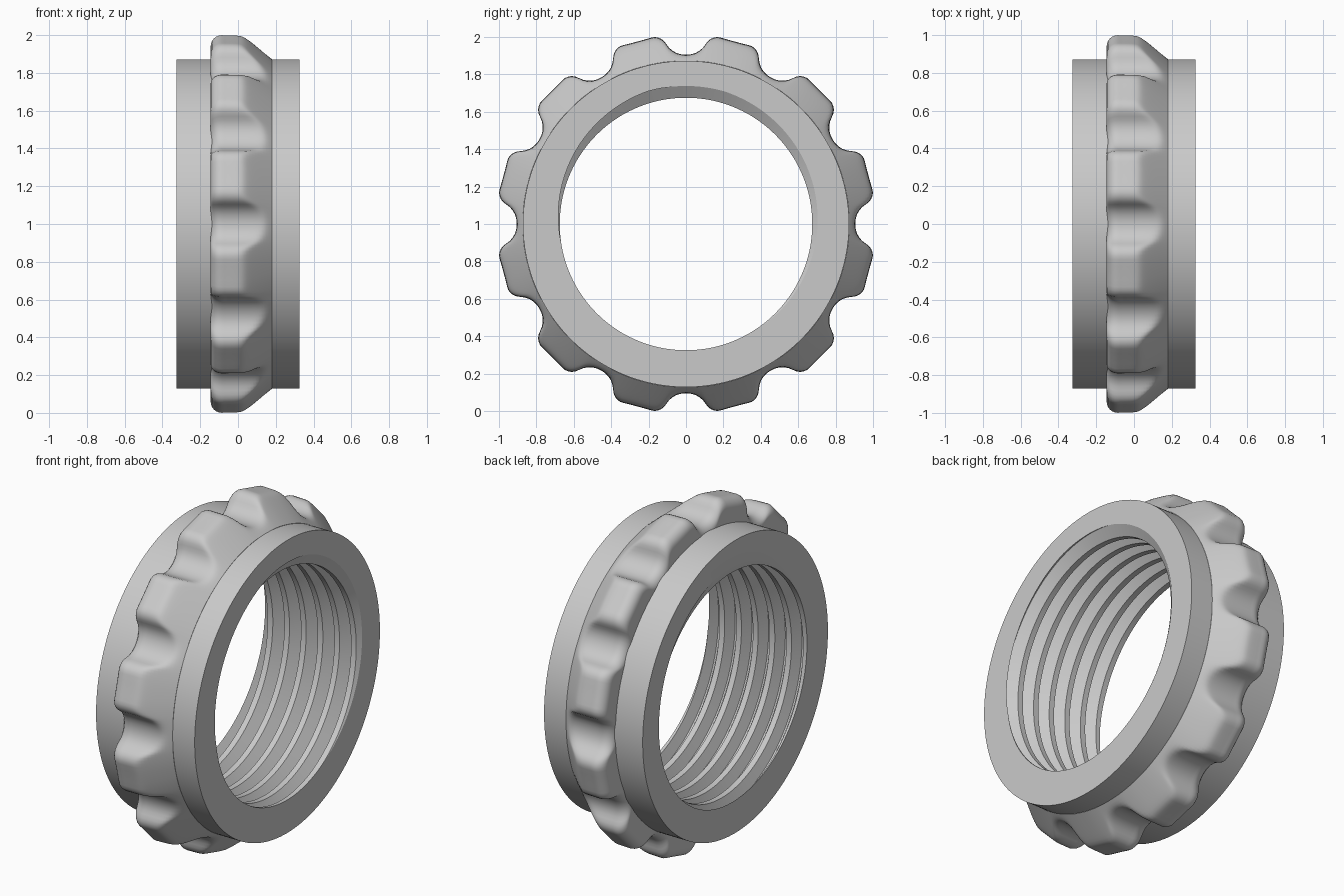
import bpy, bmesh
from math import sin, cos, pi, sqrt, radians, atan2, hypot

if "Cube" in bpy.data.objects:
    bpy.data.objects.remove(bpy.data.objects["Cube"])

grey = bpy.data.materials.new("light_grey")
grey.use_nodes = True
COLOUR = (0.59, 0.59, 0.59, 1)
grey.diffuse_color = COLOUR
grey.node_tree.nodes["Principled BSDF"].inputs["Base Color"].default_value = COLOUR


def skin(name, columns, angle):
    """Join closed sections, each a list of (x, y, z), into a ring."""
    bm = bmesh.new()
    rows = [[bm.verts.new(p) for p in col] for col in columns]
    n = len(rows[0])
    for a, b in zip(rows, rows[1:]):
        for j in range(n):
            k = (j + 1) % n
            bm.faces.new((a[j], a[k], b[k], b[j]))
    bmesh.ops.remove_doubles(bm, verts=bm.verts, dist=1e-5)
    bmesh.ops.dissolve_degenerate(bm, edges=bm.edges, dist=1e-5)
    bmesh.ops.recalc_face_normals(bm, faces=bm.faces)
    mesh = bpy.data.meshes.new(name)
    bm.to_mesh(mesh)
    bm.free()
    mesh.materials.append(grey)
    obj = bpy.data.objects.new(name, mesh)
    bpy.context.collection.objects.link(obj)
    bpy.ops.object.select_all(action="DESELECT")
    obj.select_set(True)
    bpy.context.view_layer.objects.active = obj
    bpy.ops.object.shade_smooth_by_angle(angle=radians(angle))


def around(section, phi):
    """Place (x, radius) pairs at an angle about the raised axis."""
    return [(x, r * cos(phi), 1 + r * sin(phi)) for x, r in section]


# Threaded sleeve: the bore carries a helical groove, steeper on one flank
HALF, OUTER, CREST, ROOT = 0.325, 0.872, 0.675, 0.738
PITCH = 0.11
GROOVE = [(-0.046, CREST), (-0.005, ROOT), (0.005, ROOT), (0.03, CREST)]


def clip(a, b):
    """Clip the segment a-b to the sleeve's length."""
    result = []
    for x, r in (a, b):
        end = max(-HALF, min(HALF, x))
        if a[0] < end < b[0]:
            r = a[1] + (b[1] - a[1]) * (end - a[0]) / (b[0] - a[0])
        result.append((end, r))
    return result


def sleeve_section(phi):
    start = HALF - PITCH * (phi - pi / 2) / (2 * pi)
    thread = [(start + turn * PITCH + x, r)
              for turn in range(-8, 3) for x, r in GROOVE]
    section = [(-HALF, OUTER)]
    first, last = None, None
    for a, b in zip(thread, thread[1:]):
        p, q = clip(a, b)
        if a[0] <= -HALF < b[0]:
            first = p
        if a[0] < HALF <= b[0]:
            last = q
    for x, r in thread:
        if x <= -HALF:
            section.append(first)
        elif x >= HALF:
            section.append(last)
        else:
            section.append((x, r))
    return section + [(HALF, OUTER)]


STEPS = 180
angles = [2 * pi * i / STEPS for i in range(STEPS + 1)]
skin("threaded_sleeve", [around(sleeve_section(a), a) for a in angles], 25)

# Grip flange: twelve lobes with scooped notches and a conical side
half_notch = [(0, 0.905), (0.025, 0.907), (0.05, 0.914), (0.072, 0.926),
              (0.09, 0.942), (0.104, 0.96), (0.117, 0.977), (0.133, 0.99),
              (0.15, 0.997), (0.17, 0.9995), (0.19, 0.995), (0.225, 0.985)]
half = [(atan2(s, h), hypot(s, h)) for s, h in half_notch]
sector = half + [(pi / 6 - a, r) for a, r in reversed(half[1:])]
outline = [(a + k * pi / 6, r) for k in range(12) for a, r in sector]
outline.append((2 * pi, outline[0][1]))

LEFT, RIGHT, ROUND = -0.145, 0.18, 0.06


def soft_min(a, b):
    return (a + b - sqrt((a - b) ** 2 + 0.0003)) / 2


def flange_section(radius):
    section = [(LEFT, 0.85)]
    for i in range(7):
        t = i / 6 * pi / 2
        section.append((LEFT + ROUND * (1 - cos(t)),
                        radius - ROUND * (1 - sin(t))))
    x0 = LEFT + ROUND
    for i in range(1, 19):
        x = x0 + (RIGHT - x0) * i / 18
        section.append((x, soft_min(radius, 0.874 + 0.9 * (RIGHT - x))))
    return section + [(RIGHT, 0.85)]


skin("grip_flange", [around(flange_section(r), a) for a, r in outline], 45)
